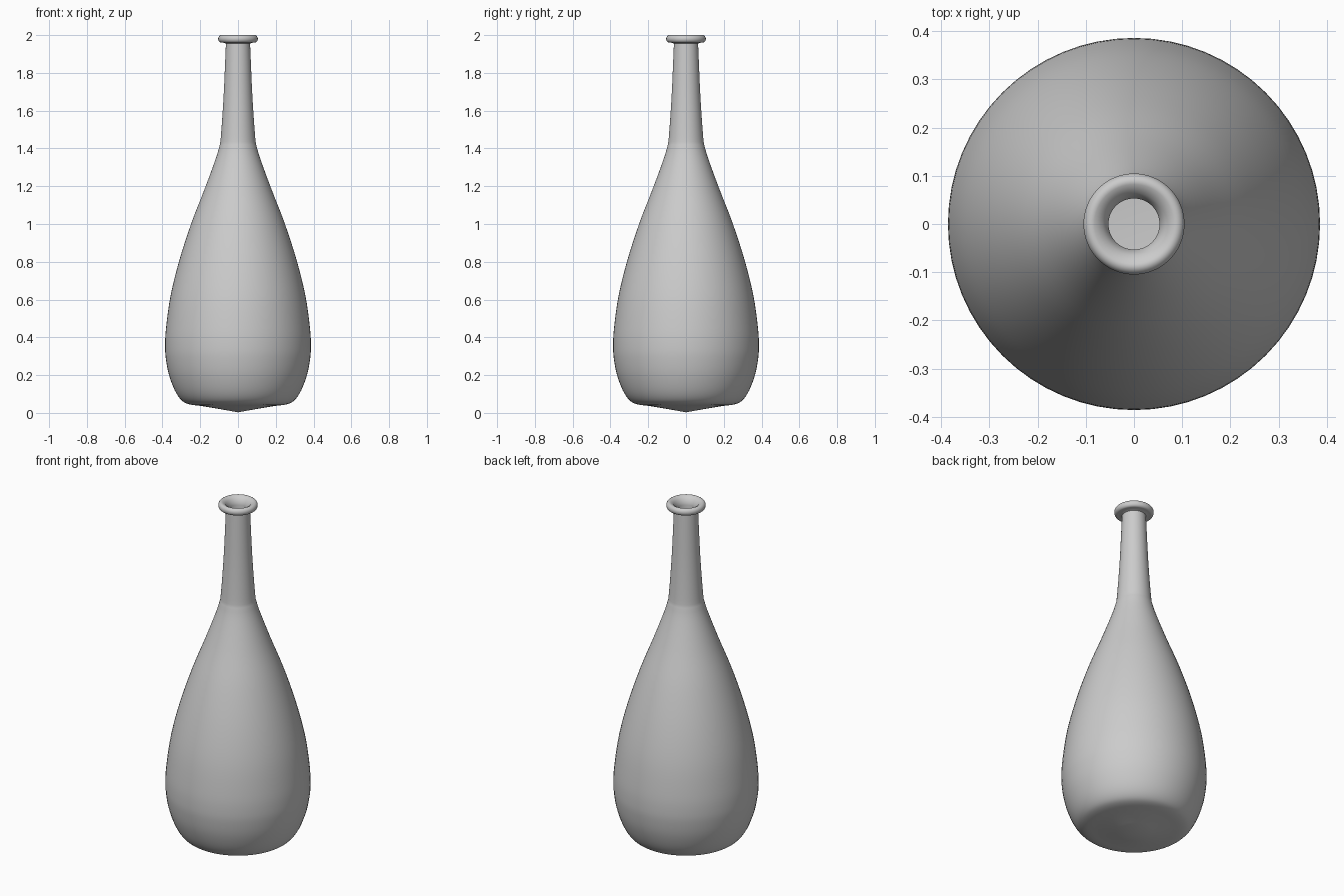
import bpy, bmesh, math
from mathutils import Vector

if "Cube" in bpy.data.objects:
    bpy.data.objects.remove(bpy.data.objects["Cube"])

SEGMENTS = 64

def smooth_path(pts, steps=4):
    """Catmull-Rom curve through the given (radius, height) points."""
    p = [Vector(q) for q in pts]
    p = [2 * p[0] - p[1]] + p + [2 * p[-1] - p[-2]]
    out = []
    for a, b, c, d in zip(p, p[1:], p[2:], p[3:]):
        for i in range(steps):
            t = i / steps
            out.append(0.5 * (2 * b + (c - a) * t + (2 * a - 5 * b + 4 * c - d) * t * t
                              + (3 * b - a - 3 * c + d) * t ** 3))
    return out + [p[-2]]

def offset_inward(path, dist):
    """Shift the wall profile towards the axis along its normal."""
    out = []
    for i, v in enumerate(path):
        t = (path[min(i + 1, len(path) - 1)] - path[max(i - 1, 0)]).normalized()
        out.append(v + Vector((-t.y, t.x)) * dist)
    return out

def lathe(name, profile):
    bm = bmesh.new()
    verts = [bm.verts.new((r, 0, z)) for r, z in profile]
    edges = [bm.edges.new(pair) for pair in zip(verts, verts[1:])]
    bmesh.ops.spin(bm, geom=verts + edges, cent=(0, 0, 0), axis=(0, 0, 1),
                   angle=2 * math.pi, steps=SEGMENTS)
    bmesh.ops.remove_doubles(bm, verts=bm.verts, dist=0.0003)
    bmesh.ops.recalc_face_normals(bm, faces=bm.faces)
    mesh = bpy.data.meshes.new(name)
    bm.to_mesh(mesh)
    bm.free()
    obj = bpy.data.objects.new(name, mesh)
    bpy.context.collection.objects.link(obj)
    bpy.context.view_layer.objects.active = obj
    obj.select_set(True)
    bpy.ops.object.shade_smooth_by_angle(angle=math.radians(50))
    return obj

# Outer wall: shallow conical base, pear-shaped body, slim neck
base = [Vector((0, 0.003)), Vector((0.10, 0.021))]
body = smooth_path([(0.19, 0.036), (0.26, 0.046), (0.30, 0.068), (0.335, 0.12),
                    (0.365, 0.20), (0.381, 0.28), (0.386, 0.35), (0.381, 0.45),
                    (0.357, 0.62), (0.31, 0.81), (0.245, 1.01), (0.175, 1.19),
                    (0.12, 1.34), (0.099, 1.41), (0.091, 1.46), (0.076, 1.68),
                    (0.064, 1.955)])
outer = base + body

# Rolled lip around the mouth
lip = [Vector((0.088 + 0.017 * math.cos(a), 1.98 + 0.02 * math.sin(a)))
       for a in [math.radians(d) for d in range(-110, 111, 20)]]
lip += [Vector((0.065, 1.988)), Vector((0.055, 1.965))]

# Inner wall, running back down to the axis
inner = offset_inward(body, 0.011)[::-1] + [Vector((0, 0.015))]

lathe("bottle", outer + lip + inner)
